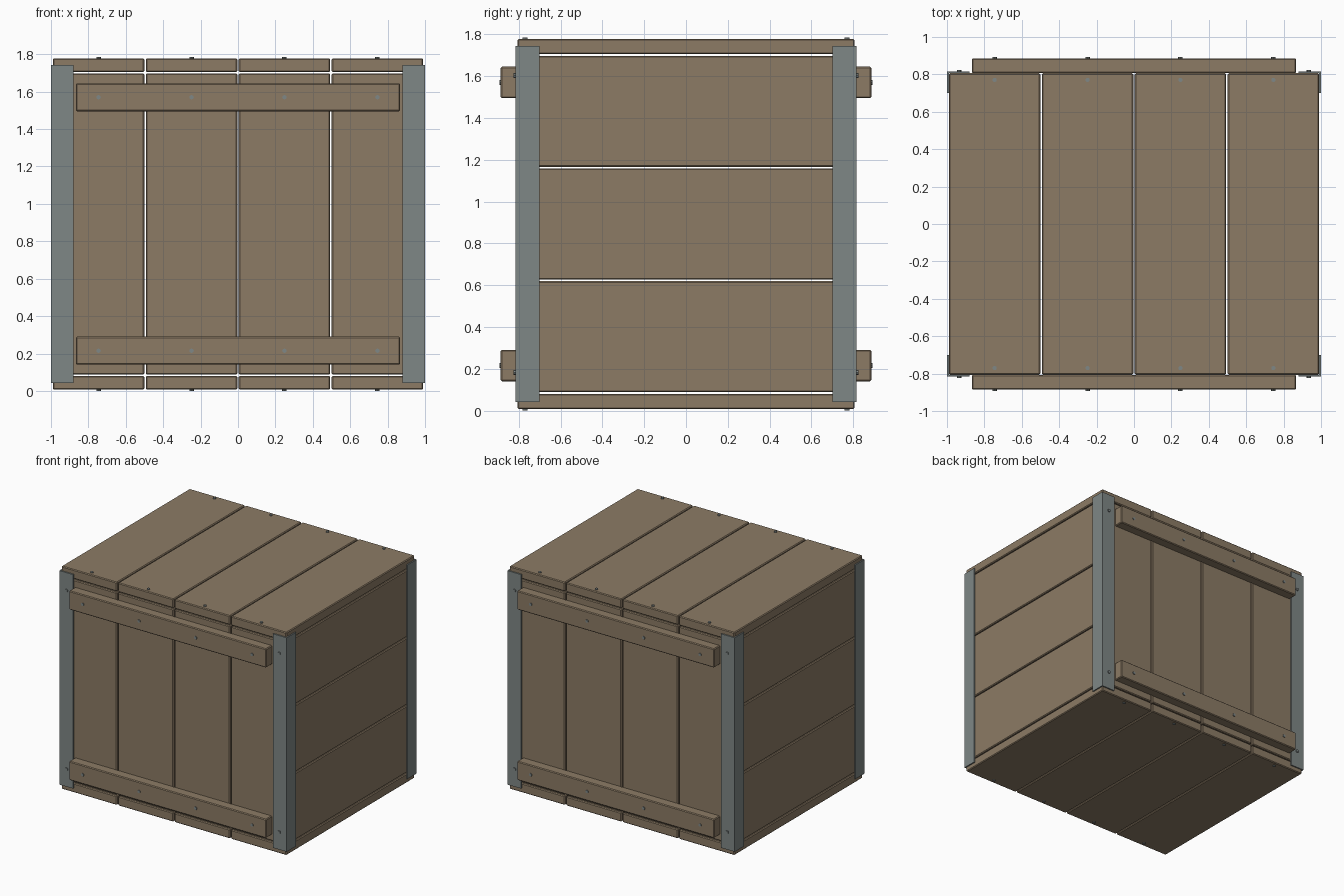
import bpy, bmesh, math
from mathutils import Matrix, Vector

if "Cube" in bpy.data.objects:
    bpy.data.objects.remove(bpy.data.objects["Cube"])


def material(name, color):
    m = bpy.data.materials.new(name)
    m.diffuse_color = (*color, 1)
    m.use_nodes = True
    m.node_tree.nodes["Principled BSDF"].inputs["Base Color"].default_value = m.diffuse_color
    return m


wood = material("brown wood", (0.263, 0.198, 0.130))
metal = material("grey iron", (0.212, 0.242, 0.238))


def finish(bm, name, mat):
    me = bpy.data.meshes.new(name)
    bm.to_mesh(me)
    bm.free()
    me.materials.append(mat)
    ob = bpy.data.objects.new(name, me)
    bpy.context.collection.objects.link(ob)
    return ob


def box(name, lo, hi, mat=wood, bevel=0.006):
    lo, hi = Vector(lo), Vector(hi)
    bm = bmesh.new()
    bmesh.ops.create_cube(bm, size=1, matrix=Matrix.Translation((lo + hi) / 2)
                          @ Matrix.Diagonal((*(hi - lo), 1)))
    if bevel:
        bmesh.ops.bevel(bm, geom=bm.edges[:], offset=bevel, segments=1, affect='EDGES')
    return finish(bm, name, mat)


def nail(name, pos, direction, r=0.012, h=0.014):
    bm = bmesh.new()
    rot = Vector((0, 0, 1)).rotation_difference(Vector(direction)).to_matrix().to_4x4()
    bmesh.ops.create_cone(bm, cap_ends=True, segments=8, radius1=r, radius2=r, depth=h,
                          matrix=Matrix.Translation(pos) @ rot)
    finish(bm, name, metal)


T = 0.073                       # plank thickness
X, Y = 0.99, 0.806              # outer wood limits
Z0, Z1 = 0.007, 1.778
MID = (Z0 + Z1) / 2
GAP = 0.008
PW = (2 * X - 3 * GAP) / 4      # plank width
wall_lo, wall_hi = Z0 + T + GAP, Z1 - T - GAP

# lid, floor, front and back planks
for i in range(4):
    a = -X + i * (PW + GAP)
    b = a + PW
    box("lid_plank", (a, -Y, Z1 - T), (b, Y, Z1))
    box("floor_plank", (a, -Y, Z0), (b, Y, Z0 + T))
    box("front_plank", (a, -Y, wall_lo), (b, -Y + T, wall_hi))
    box("back_plank", (a, Y - T, wall_lo), (b, Y, wall_hi))
    # nails through each plank
    c = (a + b) / 2
    for s in (-1, 1):
        nail("lid_nail", (c, s * 0.77, Z1), (0, 0, 1))
        nail("floor_nail", (c, s * 0.77, Z0), (0, 0, -1))
        for z in (0.215, 1.57):
            nail("batten_nail", (c, s * 0.885, z), (0, s, 0))

# side planks, three per side
h = (wall_hi - wall_lo - 2 * GAP) / 3
for i in range(3):
    z = wall_lo + i * (h + GAP)
    box("right_plank", (X - T, -Y + T, z), (X, Y - T, z + h))
    box("left_plank", (-X, -Y + T, z), (-X + T, Y - T, z + h))

# battens across front and back
for s in (-1, 1):
    y0, y1 = sorted((s * Y, s * 0.886))
    for z in (0.215, 1.57):
        box("batten", (-0.867, y0, z - 0.075), (0.867, y1, z + 0.075))

# corner irons: L-shaped profile extruded upward
for sx in (-1, 1):
    for sy in (-1, 1):
        prof = [(1.0, 0.816), (0.88, 0.816), (0.88, Y), (X, Y), (X, 0.70), (1.0, 0.70)]
        bm = bmesh.new()
        f = bm.faces.new([bm.verts.new((sx * x, sy * y, 0.042)) for x, y in prof])
        top = bmesh.ops.extrude_face_region(bm, geom=[f])["geom"]
        bmesh.ops.translate(bm, vec=(0, 0, 1.701),
                            verts=[v for v in top if isinstance(v, bmesh.types.BMVert)])
        bmesh.ops.recalc_face_normals(bm, faces=bm.faces[:])
        finish(bm, "corner_iron", metal)
        for z in (MID - 0.71, MID + 0.71):
            nail("corner_nail", (sx * 0.935, sy * 0.817, z), (0, sy, 0))
